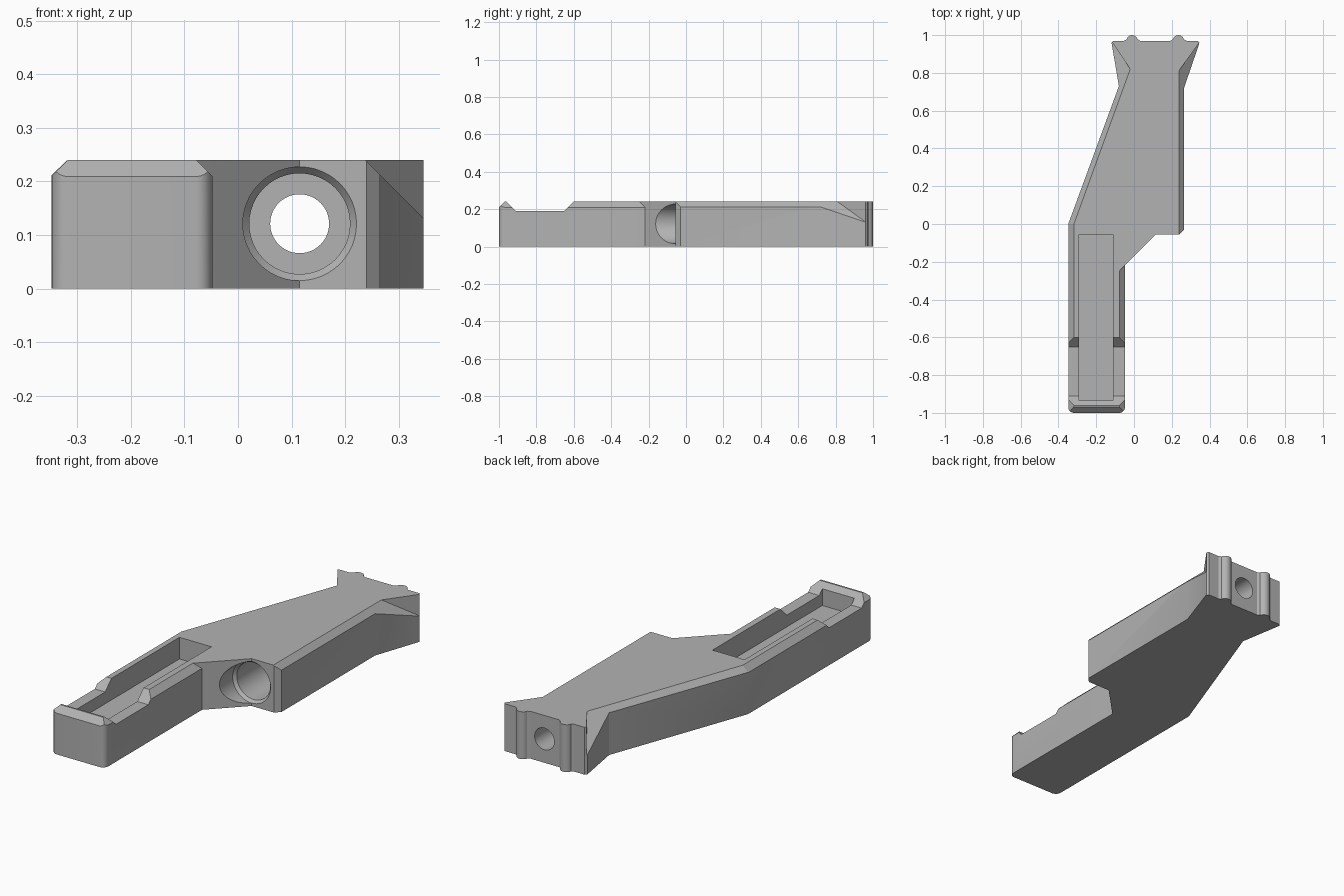
import bpy, bmesh, math
from mathutils import Vector, Matrix

if "Cube" in bpy.data.objects:
    bpy.data.objects.remove(bpy.data.objects["Cube"])

TOP = 0.24
grey = bpy.data.materials.new("plain grey")
grey.diffuse_color = (0.45, 0.45, 0.45, 1)
grey.use_nodes = True
grey.node_tree.nodes["Principled BSDF"].inputs["Base Color"].default_value = grey.diffuse_color


def finish(bm, name):
    bmesh.ops.recalc_face_normals(bm, faces=bm.faces[:])
    me = bpy.data.meshes.new(name)
    bm.to_mesh(me)
    bm.free()
    me.materials.append(grey)
    ob = bpy.data.objects.new(name, me)
    bpy.context.collection.objects.link(ob)
    return ob


def hull(points, name):
    bm = bmesh.new()
    for p in points:
        bm.verts.new(p)
    bmesh.ops.convex_hull(bm, input=bm.verts[:])
    return finish(bm, name)


def arc(cx, cy, r, a0, a1, n):
    return [(cx + r * math.cos(math.radians(a0 + (a1 - a0) * i / n)),
             cy + r * math.sin(math.radians(a0 + (a1 - a0) * i / n))) for i in range(n + 1)]


def edge_cutter(a, b, c, d):
    # sloped cut along inner line a-b, dropping at 45 degrees out to c-d
    va, vb = Vector(a), Vector(b)
    u = (vb - va).normalized()
    pts = []
    for p in (a, b, c, d):
        w = Vector(p) - va
        drop = abs(u.x * w.y - u.y * w.x)
        pts += [(p[0], p[1], TOP - drop), (p[0], p[1], TOP + 0.1)]
    return hull(pts, "edge_cutter")


def round_cutter(r1, r2, start, end, sides=48):
    # cylinder or cone between two points
    s, e = Vector(start), Vector(end)
    bm = bmesh.new()
    bmesh.ops.create_cone(bm, cap_ends=True, segments=sides, radius1=r1, radius2=r2,
                          depth=(e - s).length)
    rot = (e - s).to_track_quat('Z', 'Y').to_matrix().to_4x4()
    bm.transform(Matrix.Translation((s + e) / 2) @ rot)
    return finish(bm, "round_cutter")


def box_cutter(x0, x1, y0, y1, z0, z1):
    return hull([(x, y, z) for x in (x0, x1) for y in (y0, y1) for z in (z0, z1)], "slot_cutter")


# Body outline, counter-clockwise, with rounded front corners and two ribs at the back
outline = arc(-0.318, -0.97, 0.03, 180, 270, 6)
outline += arc(-0.078, -0.97, 0.03, 270, 360, 6)
outline += [(-0.048, -0.22), (0.115, -0.055), (0.24, -0.055), (0.265, -0.03), (0.265, 0.72),
            (0.342, 0.945), (0.346, 0.96), (0.338, 0.97)]
for x in (0.235, -0.01):
    outline += [(x + 0.042, 0.97)] + arc(x, 0.97, 0.03, 15, 165, 10) + [(x - 0.042, 0.97)]
outline += [(-0.11, 0.97), (-0.119, 0.96), (-0.08, 0.73), (-0.348, 0.0)]

bm = bmesh.new()
base = bm.faces.new([bm.verts.new((x, y, 0)) for x, y in outline])
top = bmesh.ops.extrude_face_region(bm, geom=[base])
bmesh.ops.translate(bm, vec=(0, 0, TOP),
                    verts=[v for v in top["geom"] if isinstance(v, bmesh.types.BMVert)])
body = finish(bm, "lever_body")

cutters = [
    # sloped top edges: right side, arm inside, arm outside, slanted left side, front lip
    edge_cutter((0.237, -0.2), (0.237, 0.81), (0.4, 1.035), (0.4, -0.2)),
    edge_cutter((-0.078, -1.1), (-0.078, -0.25), (0.072, -0.10), (0.072, -1.1)),
    edge_cutter((-0.318, -1.1), (-0.318, 0), (-0.498, 0), (-0.498, -1.1)),
    edge_cutter((-0.318, 0), (-0.02, 0.82), (-0.153, 1.02), (-0.498, 0)),
    edge_cutter((-0.5, -0.969), (0.1, -0.969), (0.1, -1.1), (-0.5, -1.1)),
    # lowered step on the arm
    hull([(x, y, z) for x in (-0.5, 0.1) for y, z in
          ((-0.55, 0.29), (-0.65, 0.19), (-0.91, 0.19), (-1.01, 0.29))], "step_cutter"),
    # long pocket and its pin hole
    box_cutter(-0.29, -0.11, -0.935, -0.055, 0.13, 0.4),
    round_cutter(0.05, 0.05, (-0.2, -0.18, -0.1), (-0.2, -0.18, 0.2)),
    round_cutter(0.07, 0.05, (-0.2, -0.18, -0.005), (-0.2, -0.18, 0.015)),
    # lengthwise bore: entry relief, bevel, wide bore, narrow back hole
    round_cutter(0.106, 0.106, (0.115, -0.4, 0.121), (0.115, -0.055, 0.121)),
    round_cutter(0.107, 0.094, (0.115, -0.056, 0.121), (0.115, -0.04, 0.121)),
    round_cutter(0.094, 0.094, (0.115, -0.3, 0.121), (0.115, 0.8, 0.121)),
    round_cutter(0.055, 0.055, (0.115, 0.7, 0.121), (0.115, 1.1, 0.121)),
]

bpy.context.view_layer.objects.active = body
for cutter in cutters:
    cutter.hide_render = True
    mod = body.modifiers.new("cut", 'BOOLEAN')
    mod.operation = 'DIFFERENCE'
    mod.solver = 'EXACT'
    mod.object = cutter
    bpy.ops.object.modifier_apply(modifier=mod.name)
    bpy.data.objects.remove(cutter)

bpy.ops.object.select_all(action='DESELECT')
body.select_set(True)
bpy.ops.object.shade_smooth_by_angle(angle=math.radians(25))
